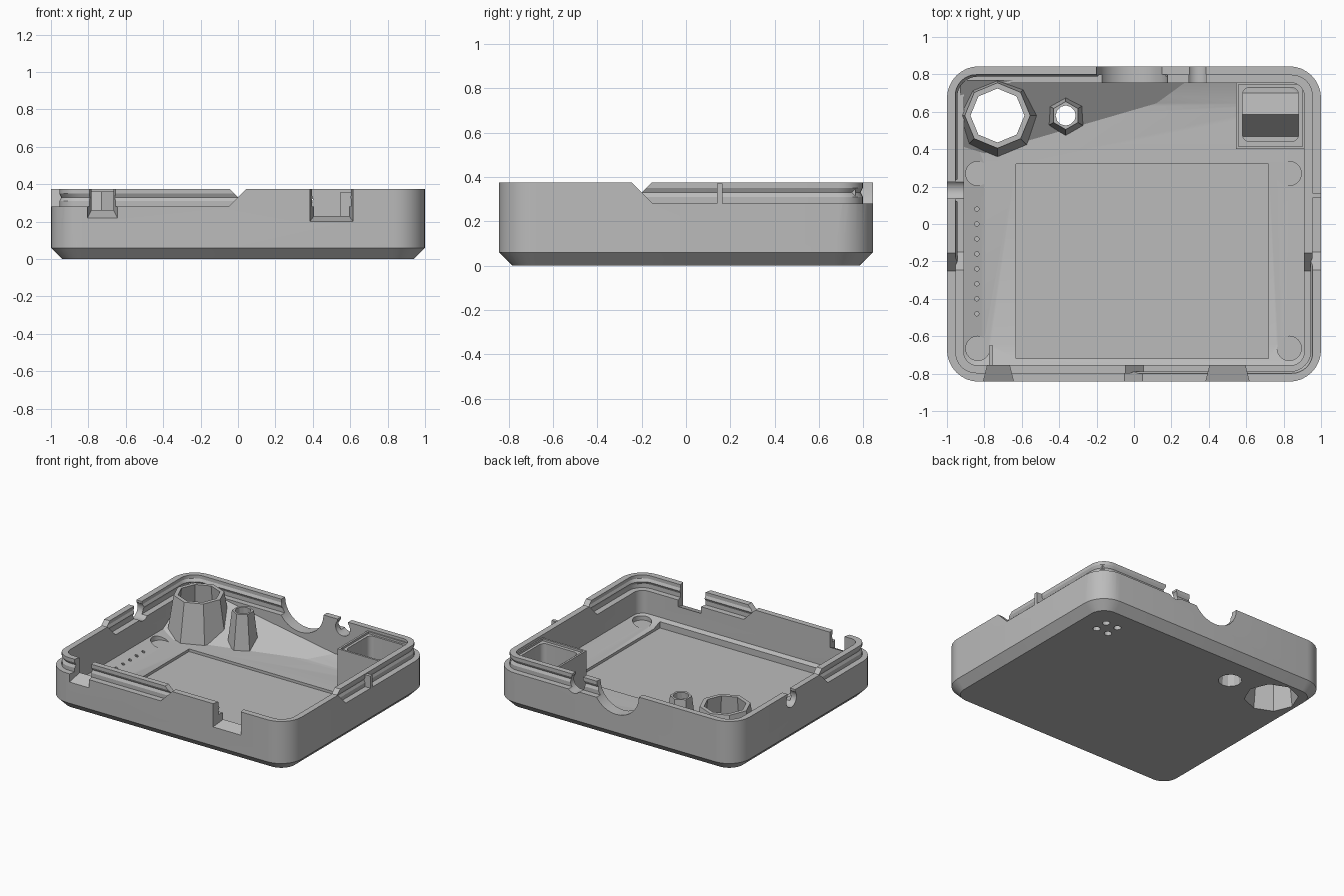
import bpy, bmesh, math
from mathutils import Vector, Matrix

if "Cube" in bpy.data.objects:
    bpy.data.objects.remove(bpy.data.objects["Cube"])

grey = bpy.data.materials.new("matte_grey")
grey.use_nodes = True
COLOUR = (0.5, 0.5, 0.5, 1)
grey.diffuse_color = COLOUR
grey.node_tree.nodes["Principled BSDF"].inputs["Base Color"].default_value = COLOUR


def make(name, bm):
    bmesh.ops.recalc_face_normals(bm, faces=bm.faces)
    mesh = bpy.data.meshes.new(name)
    bm.to_mesh(mesh)
    bm.free()
    mesh.materials.append(grey)
    obj = bpy.data.objects.new(name, mesh)
    bpy.context.collection.objects.link(obj)
    return obj


def loft(loops, cyclic=False, planes=()):
    """Stack rounded rectangles (half x, half y, radius, z), then trim by planes."""
    bm = bmesh.new()
    rings = []
    for hx, hy, r, z in loops:
        ring = []
        for k, (sx, sy) in enumerate(((1, 1), (-1, 1), (-1, -1), (1, -1))):
            for i in range(9):
                a = math.pi / 2 * (k + i / 8)
                ring.append(bm.verts.new((sx * (hx - r) + r * math.cos(a),
                                          sy * (hy - r) + r * math.sin(a), z)))
        rings.append(ring)
    pairs = list(zip(rings, rings[1:]))
    if cyclic:
        pairs.append((rings[-1], rings[0]))
    else:
        bm.faces.new(rings[0])
        bm.faces.new(rings[-1])
    for lo, hi in pairs:
        for i in range(len(lo)):
            j = (i + 1) % len(lo)
            bm.faces.new((lo[i], lo[j], hi[j], hi[i]))
    for point, normal in planes:
        bmesh.ops.bisect_plane(bm, geom=bm.verts[:] + bm.edges[:] + bm.faces[:],
                               plane_co=point, plane_no=normal, clear_inner=True)
        bmesh.ops.holes_fill(bm, edges=[e for e in bm.edges if e.is_boundary], sides=0)
    return make("loft", bm)


def hull(points, name="hull"):
    bm = bmesh.new()
    for p in points:
        bm.verts.new(p)
    bmesh.ops.convex_hull(bm, input=bm.verts[:])
    bmesh.ops.dissolve_limit(bm, angle_limit=0.01, verts=bm.verts[:], edges=bm.edges[:])
    return make(name, bm)


def box(x, y, z, name="box"):
    return hull([(a, b, c) for a in x for b in y for c in z], name)


def cone(x, y, z0, z1, r0, r1, sides, name="cone"):
    bm = bmesh.new()
    bmesh.ops.create_cone(bm, cap_ends=True, segments=sides, radius1=r0, radius2=r1,
                          depth=z1 - z0, matrix=Matrix.Translation((x, y, (z0 + z1) / 2)))
    return make(name, bm)


def tunnel(centre, radius, axis, squash=1):
    """Round cutter lying along x or y."""
    bm = bmesh.new()
    turn = Matrix.Rotation(math.pi / 2, 4, "Y" if axis == "X" else "X")
    bmesh.ops.create_cone(bm, cap_ends=True, segments=32, radius1=radius, radius2=radius,
                          depth=0.4, matrix=Matrix.Translation(centre)
                          @ Matrix.Diagonal((1, 1, squash, 1)) @ turn)
    return make("tunnel", bm)


def cut(obj, *cutters):
    for cutter in cutters:
        mod = obj.modifiers.new("cut", "BOOLEAN")
        mod.operation, mod.solver, mod.object = "DIFFERENCE", "EXACT", cutter
        bpy.context.view_layer.objects.active = obj
        bpy.ops.object.modifier_apply(modifier=mod.name)
        bpy.data.objects.remove(cutter)


def flared_notch(x, inner, outer, z_in, z_out):
    return hull([(x + s * w, y, z) for s in (-1, 1)
                 for w, y, lo in ((outer, -0.86, z_out), (inner, -0.74, z_in))
                 for z in (lo, 0.5)])


FLOOR, STEP = 0.07, 0.28

# Outer tray with chamfered base and hollow interior
tray = loft([(0.94, 0.783, 0.11, 0), (1, 0.843, 0.17, 0.06), (1, 0.843, 0.17, 0.375)])
tray.name = "tray_shell"
cut(tray, loft([(0.80, 0.645, 0.04, FLOOR), (0.91, 0.755, 0.07, 0.11), (0.91, 0.755, 0.07, 0.5)]))

# Interlocking rim: outer step in two quadrants, inner step in the other two
rim = [(0.955 - d, 0.798 - d, 0.11, z)
       for z, d in ((STEP, 0), (0.31, 0), (0.33, 0.01), (0.35, 0), (0.5, 0))]
for sx, sy in ((-1, -1), (1, 1), (1, -1), (-1, 1)):
    planes = [(Vector((sx * 0.05, 0, STEP)), Vector((sx, 0, 1)).normalized()),
              (Vector((0, -0.2 + sy * 0.05, STEP)), Vector((0, sy, 1)).normalized())]
    if sx == sy:
        cut(tray, loft([(1.1, 0.95, 0.2, STEP)] + rim + [(1.1, 0.95, 0.2, 0.5)], True, planes))
    else:
        cut(tray, loft(rim, False, planes))

# Port openings in the front, left and back walls
cut(tray, flared_notch(-0.725, 0.055, 0.085, 0.27, 0.21),
    flared_notch(0.5, 0.09, 0.12, 0.235, 0.195),
    tunnel((-0.01, 0.86, 0.375), 0.19, "Y", 0.95),
    tunnel((0.34, 0.86, 0.32), 0.06, "Y"), box((0.295, 0.385), (0.7, 0.9), (0.33, 0.5)),
    tunnel((-1, 0.18, 0.32), 0.06, "X"), box((-1.1, -0.85), (0.135, 0.225), (0.33, 0.5)))

# Screen recess, screw seats and vent pinholes in the floor
cut(tray, box((-0.63, 0.72), (-0.72, 0.32), (0.05, 0.1)))
for x in (-0.835, 0.83):
    for y in (0.27, -0.665):
        cut(tray, cone(x, y, FLOOR, 0.13, 0.065, 0.065, 24))
for i in range(8):
    cut(tray, cone(-0.84, 0.08 - 0.08 * i, 0.05, 0.12, 0.012, 0.012, 8))

# Sloping fill in the back corner
wedge = hull([(-0.93, 0.34, FLOOR), (0.55, 0.77, FLOOR), (-0.93, 0.77, FLOOR),
              (-0.93, 0.34, 0.04), (0.55, 0.77, 0.04), (-0.93, 0.77, 0.04),
              (-0.93, 0.77, 0.33)], "corner_slope")
cut(wedge, tunnel((-0.01, 0.86, 0.375), 0.19, "Y", 0.95))

# Hollow tapered posts that open through the base
large = cone(-0.73, 0.58, 0.04, 0.36, 0.225, 0.175, 8, "large_post")
small = cone(-0.365, 0.58, 0.04, 0.33, 0.11, 0.075, 6, "small_post")
for part in (tray, wedge, large):
    cut(part, cone(-0.73, 0.58, -0.05, 0.4, 0.19, 0.14, 8))
for part in (tray, wedge, small):
    cut(part, cone(-0.365, 0.58, -0.05, 0.4, 0.085, 0.048, 12))

# Connector housing with ridge and four pin holes beneath
housing = box((0.545, 0.92), (0.40, 0.765), (0.06, 0.355), "connector_housing")
pocket = loft([(0.15, 0.145, 0.04, 0.1), (0.15, 0.145, 0.04, 0.5)])
pocket.location = (0.73, 0.585, 0)
bpy.context.view_layer.update()
cut(housing, box((0.56, 0.9), (0.415, 0.745), (0.34, 0.5)), pocket)
hull([(x, y, z) for x in (0.575, 0.885)
      for y, z in ((0.46, 0.09), (0.71, 0.09), (0.585, 0.24))], "connector_ridge")
for x in (0.68, 0.78):
    for y in (0.535, 0.635):
        cut(tray, cone(x, y, -0.05, 0.05, 0.026, 0.026, 12))

# Small rim tab and inner rib
box((0.92, 0.999), (0.14, 0.165), (0.26, 0.37), "rim_tab")
box((-0.775, -0.755), (-0.76, -0.65), (0.06, 0.2), "front_rib")

# Smooth rounded corners, keep hard edges
bpy.ops.object.select_all(action="DESELECT")
for obj in bpy.context.scene.objects:
    if obj.type == "MESH":
        obj.select_set(True)
        bpy.context.view_layer.objects.active = obj
bpy.ops.object.shade_smooth_by_angle(angle=math.radians(25))
